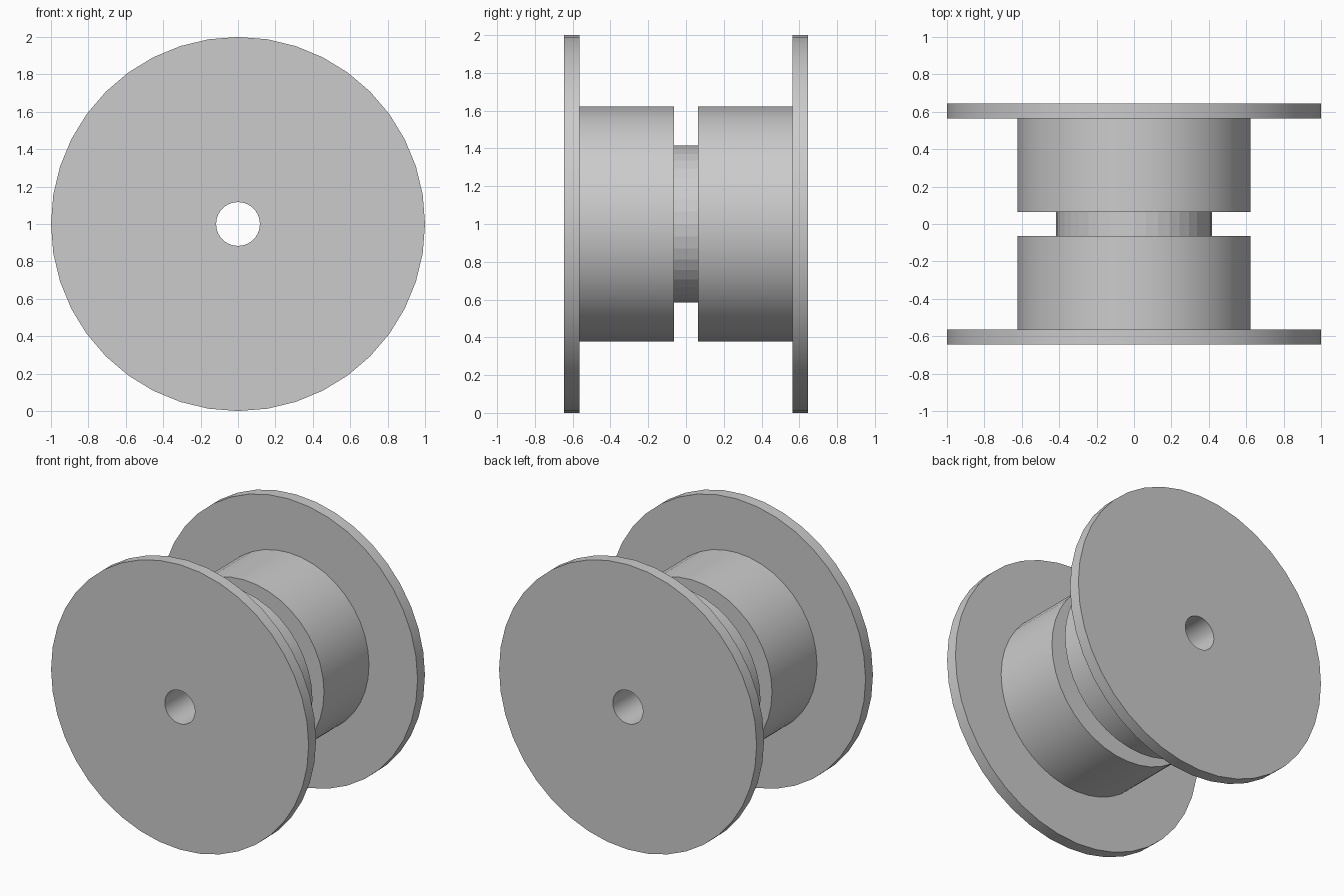
import bpy
import bmesh
import math

if "Cube" in bpy.data.objects:
    bpy.data.objects.remove(bpy.data.objects["Cube"])

SIDES = 40
AXIS_Z = 1.0
BORE, CORE, DRUM, FLANGE = 0.117, 0.416, 0.623, 1.0
Y_GROOVE, Y_DRUM, Y_END = 0.064, 0.563, 0.645

# Half cross-section (radius, y), mirrored below into one closed loop
half = [(CORE, Y_GROOVE), (DRUM, Y_GROOVE), (DRUM, Y_DRUM),
        (FLANGE, Y_DRUM), (FLANGE, Y_END), (BORE, Y_END)]
profile = half + [(r, -y) for r, y in reversed(half)]


def lathe(name, loop):
    """Revolve a closed profile around the horizontal y axis."""
    bm = bmesh.new()
    rings = []
    for r, y in loop:
        ring = []
        for i in range(SIDES):
            a = 2 * math.pi * i / SIDES
            ring.append(bm.verts.new((r * math.cos(a), y, AXIS_Z + r * math.sin(a))))
        rings.append(ring)
    for k, ring in enumerate(rings):
        nxt = rings[(k + 1) % len(rings)]
        for i in range(SIDES):
            j = (i + 1) % SIDES
            bm.faces.new((ring[i], ring[j], nxt[j], nxt[i]))
    bmesh.ops.recalc_face_normals(bm, faces=bm.faces)
    mesh = bpy.data.meshes.new(name)
    bm.to_mesh(mesh)
    bm.free()
    obj = bpy.data.objects.new(name, mesh)
    bpy.context.collection.objects.link(obj)
    return obj


# Spool: two flanges, two drums, central groove and through bore
spool = lathe("spool", profile)
bpy.context.view_layer.objects.active = spool
spool.select_set(True)
bpy.ops.object.shade_smooth_by_angle(angle=math.radians(30))

# Groove floor stays faceted
for p in spool.data.polygons:
    c = p.center
    if abs(c.y) < 0.01 and math.hypot(c.x, c.z - AXIS_Z) > 0.3:
        p.use_smooth = False
